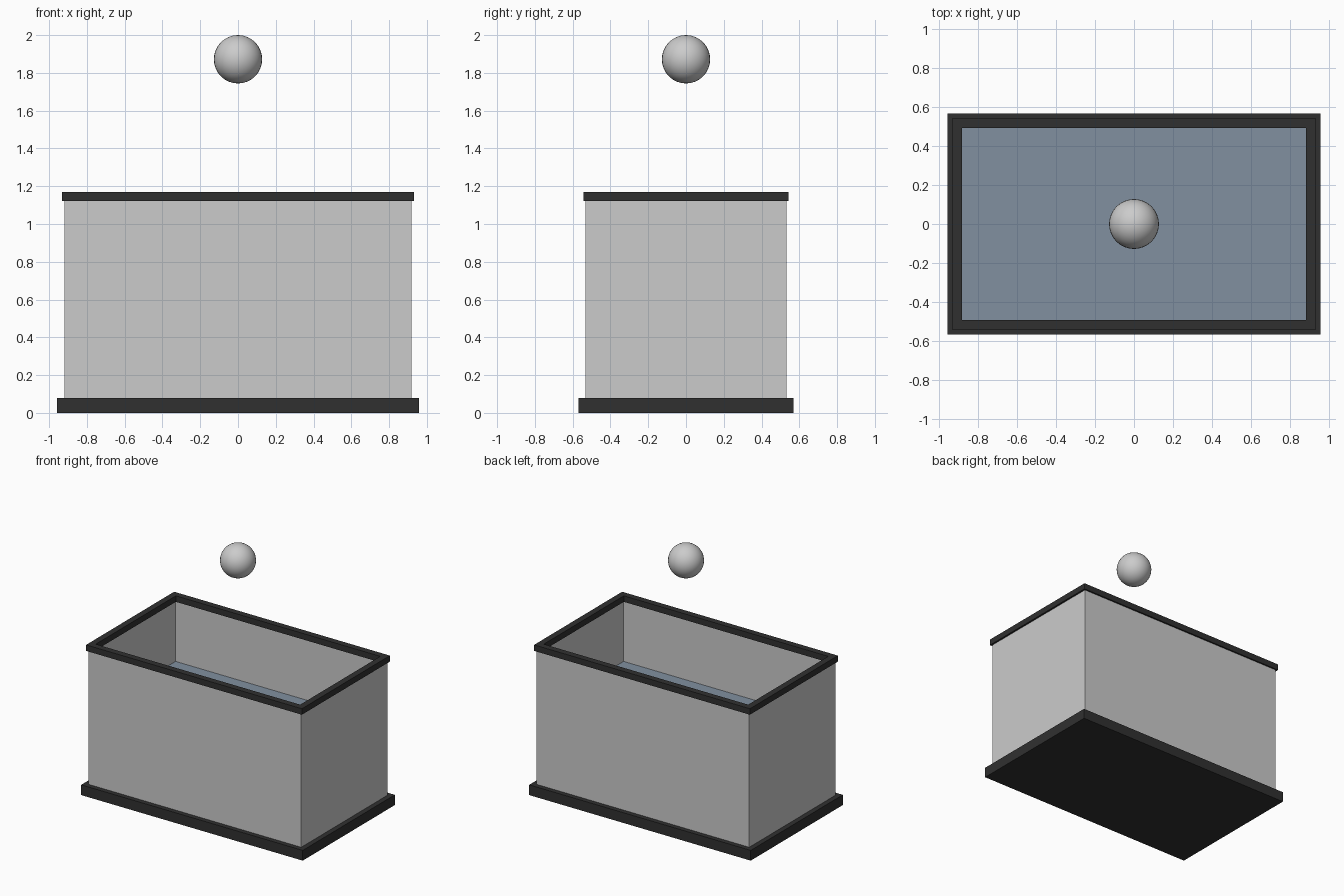
import bpy, bmesh

if "Cube" in bpy.data.objects:
    bpy.data.objects.remove(bpy.data.objects["Cube"])


def material(name, rgb):
    m = bpy.data.materials.new(name)
    m.diffuse_color = (*rgb, 1)
    m.use_nodes = True
    m.node_tree.nodes["Principled BSDF"].inputs["Base Color"].default_value = m.diffuse_color
    return m


def finish(name, bm, mat=None):
    bmesh.ops.recalc_face_normals(bm, faces=bm.faces)
    mesh = bpy.data.meshes.new(name)
    bm.to_mesh(mesh)
    bm.free()
    ob = bpy.data.objects.new(name, mesh)
    bpy.context.collection.objects.link(ob)
    if mat:
        mesh.materials.append(mat)
    return ob


def box(name, hx, hy, z0, z1, mat=None):
    bm = bmesh.new()
    bmesh.ops.create_cube(bm, size=2)
    for v in bm.verts:
        v.co = (v.co.x * hx, v.co.y * hy, z1 if v.co.z > 0 else z0)
    return finish(name, bm, mat)


def ring(name, hx, hy, thick, z0, z1, mat=None):
    """Rectangular tube, open through the middle."""
    bm = bmesh.new()
    corners = [(-1, -1), (1, -1), (1, 1), (-1, 1)]
    section = [(0, z0), (0, z1), (thick, z1), (thick, z0)]
    loops = [[bm.verts.new((sx * (hx - t), sy * (hy - t), z)) for t, z in section]
             for sx, sy in corners]
    for i in range(4):
        a, b = loops[i], loops[(i + 1) % 4]
        for j in range(4):
            k = (j + 1) % 4
            bm.faces.new((a[j], b[j], b[k], a[k]))
    return finish(name, bm, mat)


dark = material("dark_trim", (0.03, 0.03, 0.03))
blue = material("water_blue", (0.22, 0.28, 0.35))

# Tank: base slab, glass walls, top rim
box("base", 0.957, 0.568, 0, 0.08, dark)
ring("glass_walls", 0.918, 0.531, 0.024, 0.08, 1.125, None)
ring("top_rim", 0.932, 0.543, 0.049, 1.123, 1.17, dark)

# Water filling the lower part of the tank
box("water", 0.894, 0.507, 0.08, 0.65, blue)

# Ball floating above the tank
bpy.ops.mesh.primitive_uv_sphere_add(segments=32, ring_count=16, radius=0.128,
                                     location=(0, 0, 1.872))
ball = bpy.context.object
ball.name = "ball"
bpy.ops.object.shade_smooth()
